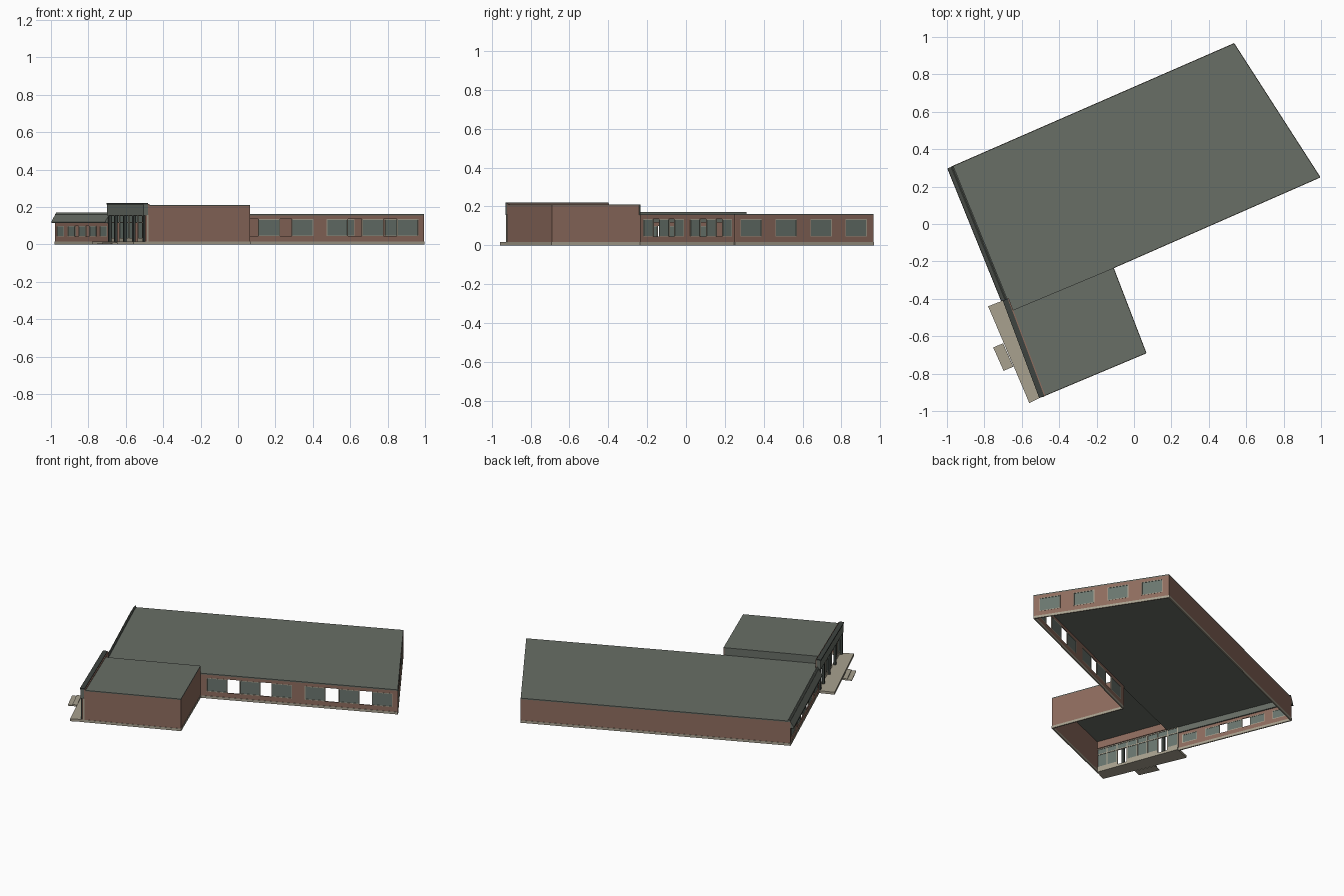
import bpy, bmesh
from mathutils import Matrix, Vector

old = bpy.data.objects.get("Cube")
if old:
    bpy.data.objects.remove(old, do_unlink=True)


def material(name, rgb):
    """Flat material from an 8-bit display colour."""
    col = [((c / 255 + 0.055) / 1.055) ** 2.4 for c in rgb] + [1]
    m = bpy.data.materials.new(name)
    m.use_nodes = True
    m.diffuse_color = col
    m.node_tree.nodes["Principled BSDF"].inputs["Base Color"].default_value = col
    return m


brick = material("brick", (142, 108, 94))
roofing = material("roof grey green", (104, 110, 102))
stone = material("pale stone", (168, 161, 143))
glass = material("window glass", (106, 118, 111))
dark = material("dark metal", (62, 68, 64))


def finish(bm, name, mat):
    bmesh.ops.recalc_face_normals(bm, faces=bm.faces)
    me = bpy.data.meshes.new(name)
    bm.to_mesh(me)
    bm.free()
    me.materials.append(mat)
    ob = bpy.data.objects.new(name, me)
    bpy.context.collection.objects.link(ob)
    return ob


def slab(name, mat, pts, z0, z1):
    """Extruded plan outline."""
    bm = bmesh.new()
    face = bm.faces.new([bm.verts.new((x, y, z0)) for x, y in pts])
    up = bmesh.ops.extrude_face_region(bm, geom=[face])["geom"]
    for v in up:
        if isinstance(v, bmesh.types.BMVert):
            v.co.z = z1
    return finish(bm, name, mat)


class Side:
    """A wall line from p to q; u runs 0..1 along it, o is outward distance."""

    def __init__(self, p, q):
        self.p = Vector((*p, 0))
        self.d = Vector((*q, 0)) - self.p
        self.length = self.d.length
        t = self.d.normalized()
        n = Vector((t.y, -t.x, 0))
        self.rot = Matrix((t, n, (0, 0, 1))).transposed().to_4x4()

    def boxes(self, name, mat, specs):
        bm = bmesh.new()
        for u0, u1, o0, o1, z0, z1 in specs:
            a, b = u0 * self.length, u1 * self.length
            mid = Vector(((a + b) / 2, (o0 + o1) / 2, (z0 + z1) / 2))
            size = Matrix.Diagonal((b - a, o1 - o0, z1 - z0, 1))
            mat4 = Matrix.Translation(self.p) @ self.rot @ Matrix.Translation(mid) @ size
            bmesh.ops.create_cube(bm, size=1, matrix=mat4)
        return finish(bm, name, mat)

    def prism(self, name, mat, profile):
        bm = bmesh.new()
        m = Matrix.Translation(self.p) @ self.rot
        face = bm.faces.new([bm.verts.new(m @ Vector((0, o, z))) for o, z in profile])
        new = bmesh.ops.extrude_face_region(bm, geom=[face])["geom"]
        bmesh.ops.translate(bm, vec=self.d,
                            verts=[v for v in new if isinstance(v, bmesh.types.BMVert)])
        return finish(bm, name, mat)

    def wall(self, name, height, openings=(), sill=0.045, head=0.135):
        """Brick wall with openings, standing on a stone base course."""
        specs = [(0, 1, -T, 0, BASE, sill), (0, 1, -T, 0, head, height)]
        edges = [0] + [e for o in openings for e in o] + [1]
        specs += [(a, b, -T, 0, sill, head) for a, b in zip(edges[::2], edges[1::2])]
        self.boxes(name + "_wall", brick, specs)
        self.boxes(name + "_base", stone, [(0, 1, -T, 0.002, 0, BASE)])

    def windows(self, name, starts, width, sill=0.045, head=0.135):
        """Glass panes with thin stone frames."""
        f = 0.004
        fu = f / self.length
        panes, frames = [], []
        for a in starts:
            b = a + width
            panes.append((a + fu, b - fu, -0.004, -0.002, sill + f, head - f))
            frames += [(a, b, -T, 0.001, sill, sill + f), (a, b, -T, 0.001, head - f, head),
                       (a, a + fu, -T, 0.001, sill, head), (b - fu, b, -T, 0.001, sill, head)]
        self.boxes(name + "_glass", glass, panes)
        self.boxes(name + "_frames", stone, frames)


T, BASE = 0.006, 0.016
LOW, HIGH = 0.155, 0.205

# Plan corners
back_right, back_left = (-0.978, 0.305), (0.535, 0.965)
front_left, inner = (0.995, 0.25), (-0.11, -0.235)
wing_left, wing_right = (0.065, -0.69), (-0.495, -0.925)
junction, roof_joint = (-0.69, -0.405), (-0.66, -0.465)

# Long front wall: two strips of three windows with open gaps between
south = Side(inner, front_left)
south.wall("front", LOW, [(0.031, 0.465), (0.528, 0.973)])
south.windows("front", [0.031, 0.198, 0.36, 0.528, 0.70, 0.869], 0.104)

# Slanted end wall
east = Side(front_left, back_left)
starts = [0.042, 0.294, 0.545, 0.797]
east.wall("end", LOW, [(s, s + 0.154) for s in starts])
east.windows("end", starts, 0.154)

# Blank walls
Side(back_left, back_right).wall("back", LOW)
Side(wing_right, wing_left).wall("wing_front", HIGH)
Side(wing_left, inner).wall("wing_end", HIGH)

# Entrance side of the long block: five windows, middle three share a strip
west = Side(back_right, junction)
starts = [0.035 + 0.2 * i for i in range(5)]
west.wall("street", 0.125, [(0.035, 0.165), (0.235, 0.765), (0.835, 0.965)], 0.042, 0.1)
west.windows("street", starts, 0.13, 0.042, 0.1)
west.prism("street_sloped_fascia", roofing,
           [(0.02, 0.117), (0.02, 0.125), (-0.008, 0.172), (-0.014, 0.172), (-0.014, 0.117)])
west.boxes("street_fascia_trim", dark, [(0, 1, -0.002, 0.022, 0.115, 0.12)])

# Roofs and the riser between them
slab("main_roof", roofing,
     [back_right, back_left, front_left, inner, roof_joint, junction], LOW, 0.162)
slab("wing_roof", roofing, [roof_joint, inner, wing_left, wing_right], HIGH, 0.211)
Side(inner, roof_joint).boxes("roof_riser", roofing, [(0, 1, -T, 0, LOW, HIGH)])

# Glazed entrance front
front = Side(junction, wing_right)
BAYS, TOP = 8, 0.158
doors = (1, 5)
bars = [(i / BAYS - 0.006, i / BAYS + 0.006, -0.016, -0.008, BASE, TOP) for i in range(BAYS + 1)]
bars += [(0, 1, -0.016, -0.008, z, z + 0.006) for z in (0.115, TOP - 0.006)]
panes = []
for i in range(BAYS):
    a, b = i / BAYS, (i + 1) / BAYS
    if i in doors:
        panes.append((a, b, -0.013, -0.011, 0.115, TOP))
    else:
        panes.append((a, b, -0.013, -0.011, BASE, TOP))
        bars.append((a, b, -0.016, -0.008, BASE, 0.035))
front.boxes("entrance_glass", glass, panes)
front.boxes("entrance_mullions", stone, bars)
front.boxes("entrance_base", stone, [(0, 1, -0.016, 0, 0, BASE)])
front.boxes("entrance_columns", dark,
            [(u - 0.015, u + 0.015, -0.006, 0.008, BASE, TOP)
             for u in (0.03, 0.19, 0.44, 0.69, 0.97)])
front.boxes("entrance_fascia", roofing, [(0, 1, -0.014, 0.01, TOP - 0.003, 0.214)])
front.boxes("parapet_back", brick, [(0, 1, -0.022, -0.014, TOP, 0.216)])
front.boxes("parapet_cap", dark, [(0, 1, -0.016, 0.013, 0.214, 0.221)])

# Porch platform and steps
slab("porch", stone, [(-0.78, -0.44), (-0.56, -0.957), wing_right, junction], 0, BASE)
steps = [(-0.70, -0.638), (-0.753, -0.66), (-0.697, -0.785), (-0.645, -0.763)]
slab("lower_step", stone, steps, 0, 0.005)
mid = [Vector(steps[0]).lerp(Vector(steps[1]), 0.5), Vector(steps[3]).lerp(Vector(steps[2]), 0.5)]
slab("upper_step", stone, [steps[0], mid[0], mid[1], steps[3]], 0, 0.0105)
